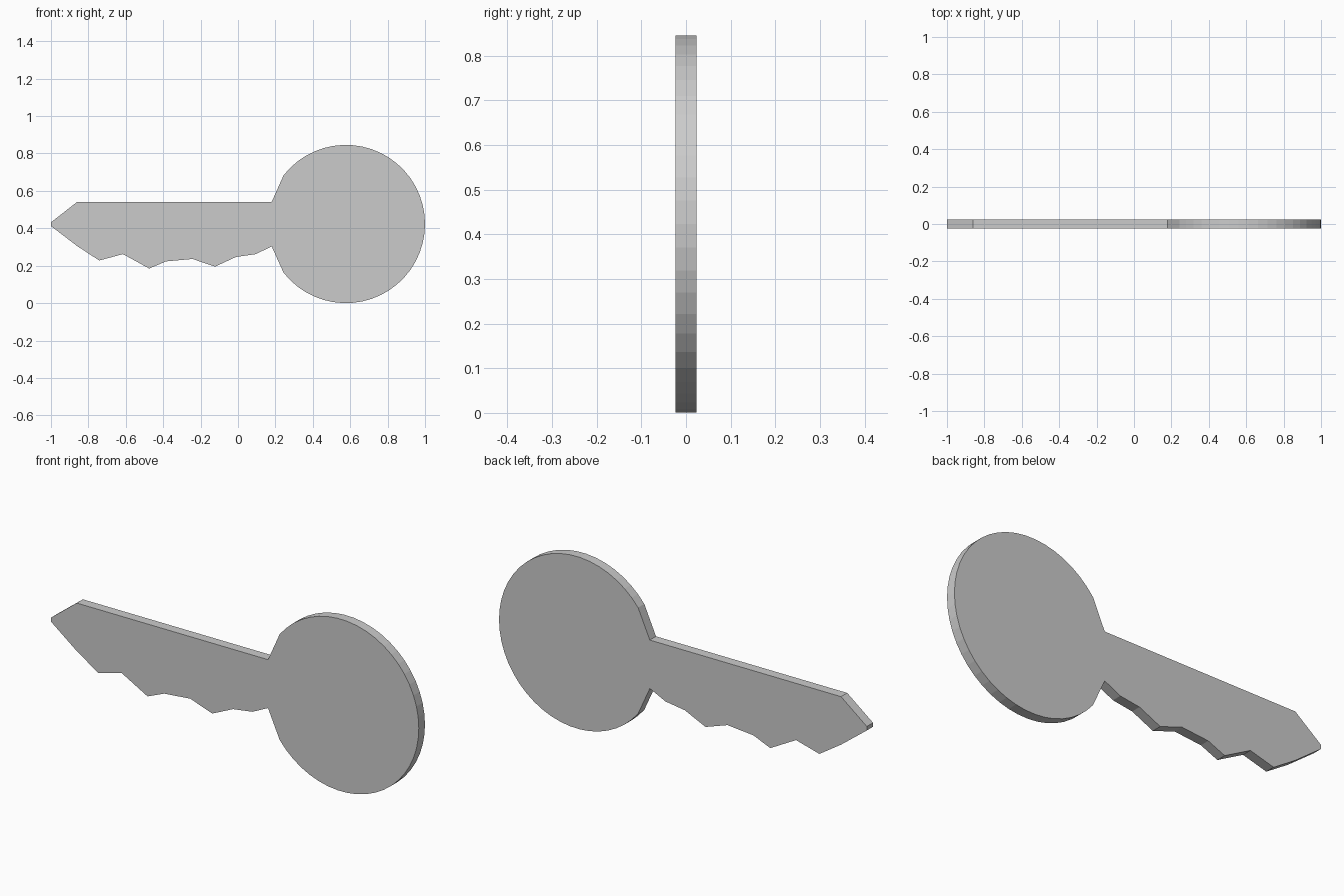
import bpy, bmesh, math

if "Cube" in bpy.data.objects:
    bpy.data.objects.remove(bpy.data.objects["Cube"])

HALF = 0.024                      # half the plate thickness
CX, CZ, R = 0.577, 0.423, 0.423   # round bow
END, STEPS = math.radians(142), 40

# Round bow, swept counter-clockwise from the lower to the upper shoulder
outline = []
for i in range(STEPS + 1):
    a = -END + 2 * END * i / STEPS
    outline.append((CX + R * math.cos(a), CZ + R * math.sin(a)))

# Straight blade back, tip and toothed lower edge
outline += [(0.18, 0.541), (-0.86, 0.541), (-1.0, 0.432), (-1.0, 0.412),
            (-0.86, 0.305), (-0.742, 0.228), (-0.615, 0.262), (-0.475, 0.185),
            (-0.385, 0.223), (-0.243, 0.236), (-0.123, 0.195),
            (-0.01, 0.247), (0.095, 0.262), (0.18, 0.303)]

# Extrude the outline into a flat plate
bm = bmesh.new()
face = bm.faces.new([bm.verts.new((x, -HALF, z)) for x, z in outline])
ext = bmesh.ops.extrude_face_region(bm, geom=[face], use_keep_orig=True)
moved = [g for g in ext["geom"] if isinstance(g, bmesh.types.BMVert)]
bmesh.ops.translate(bm, verts=moved, vec=(0, 2 * HALF, 0))
bmesh.ops.recalc_face_normals(bm, faces=bm.faces)

mesh = bpy.data.meshes.new("key")
bm.to_mesh(mesh)
bm.free()
key = bpy.data.objects.new("key", mesh)
bpy.context.collection.objects.link(key)
